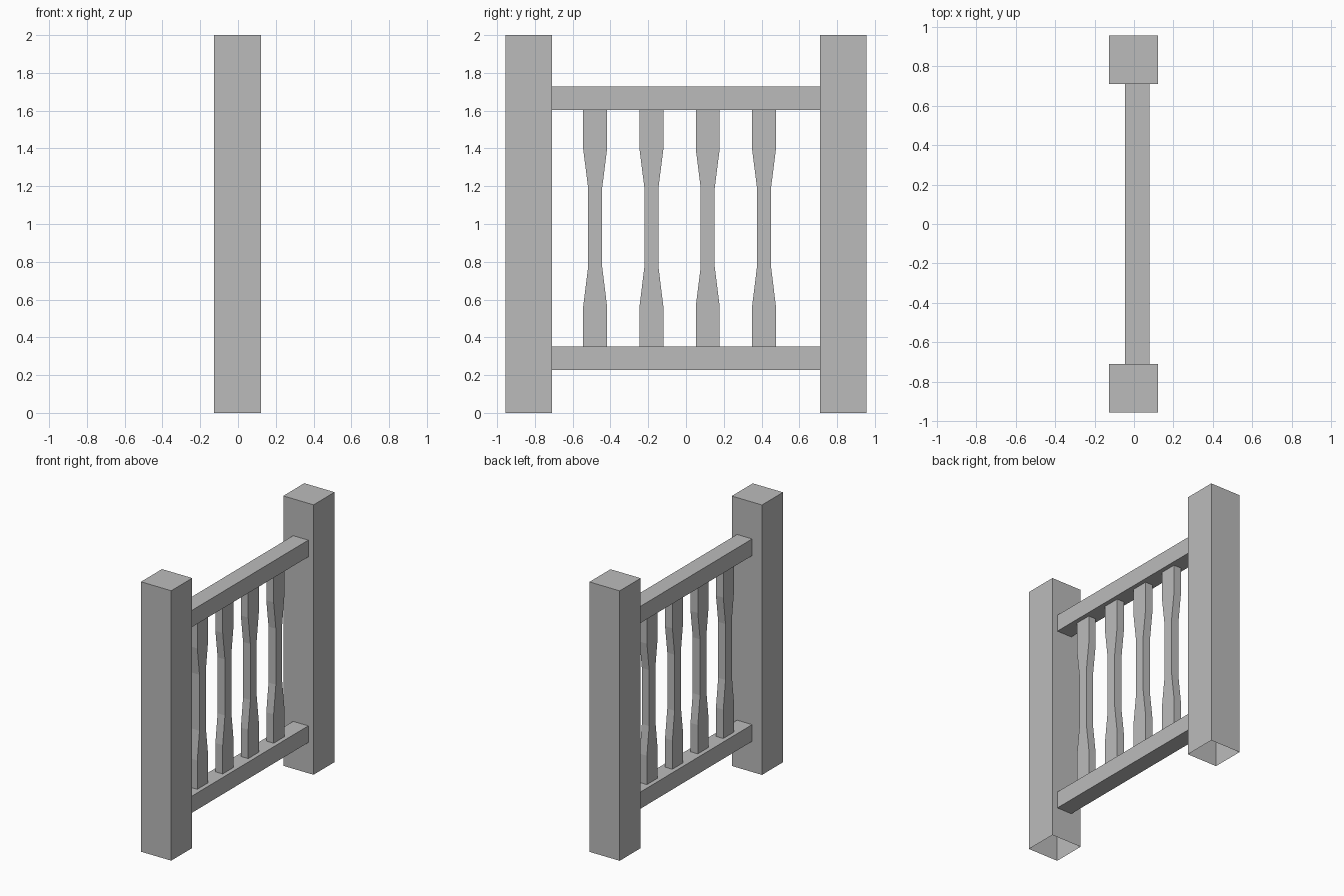
import bpy
import bmesh

default = bpy.data.objects.get("Cube")
if default:
    bpy.data.objects.remove(default, do_unlink=True)

grey = bpy.data.materials.new("plain_grey")
grey.use_nodes = True
COLOUR = (0.5, 0.5, 0.5, 1)
grey.diffuse_color = COLOUR
grey.node_tree.nodes["Principled BSDF"].inputs["Base Color"].default_value = COLOUR


def loft(name, x, y, half_x, profile, open_bottom=False):
    """Stack rectangular rings given as (half width in y, height)."""
    bm = bmesh.new()
    rings = []
    for half_y, z in profile:
        corners = ((-1, -1), (1, -1), (1, 1), (-1, 1))
        rings.append([bm.verts.new((x + sx * half_x, y + sy * half_y, z))
                      for sx, sy in corners])
    for low, high in zip(rings, rings[1:]):
        for i in range(4):
            j = (i + 1) % 4
            bm.faces.new((low[i], low[j], high[j], high[i]))
    bm.faces.new(rings[-1])
    if not open_bottom:
        bm.faces.new(rings[0][::-1])
    mesh = bpy.data.meshes.new(name)
    bm.to_mesh(mesh)
    bm.free()
    mesh.materials.append(grey)
    obj = bpy.data.objects.new(name, mesh)
    bpy.context.collection.objects.link(obj)
    return obj


# Square posts, hollow at the foot
for side, sign in (("front", -1), ("back", 1)):
    loft(side + "_post", -0.002, sign * 0.833, 0.124,
         [(0.123, 0), (0.123, 2)], open_bottom=True)

# Rails between the posts
RAIL_X = 0.017
for name, z in (("lower_rail", 0.227), ("upper_rail", 1.603)):
    loft(name, RAIL_X, 0, 0.062, [(0.71, z), (0.71, z + 0.124)])

# Flat balusters, narrowed at the waist
WIDE, WAIST = 0.063, 0.037
profile = [(WIDE, 0.35), (WIDE, 0.565), (WAIST, 0.775),
           (WAIST, 1.19), (WIDE, 1.395), (WIDE, 1.604)]
for i in range(4):
    loft(f"baluster_{i + 1}", RAIL_X, -0.481 + i * 0.298, 0.03, profile)
